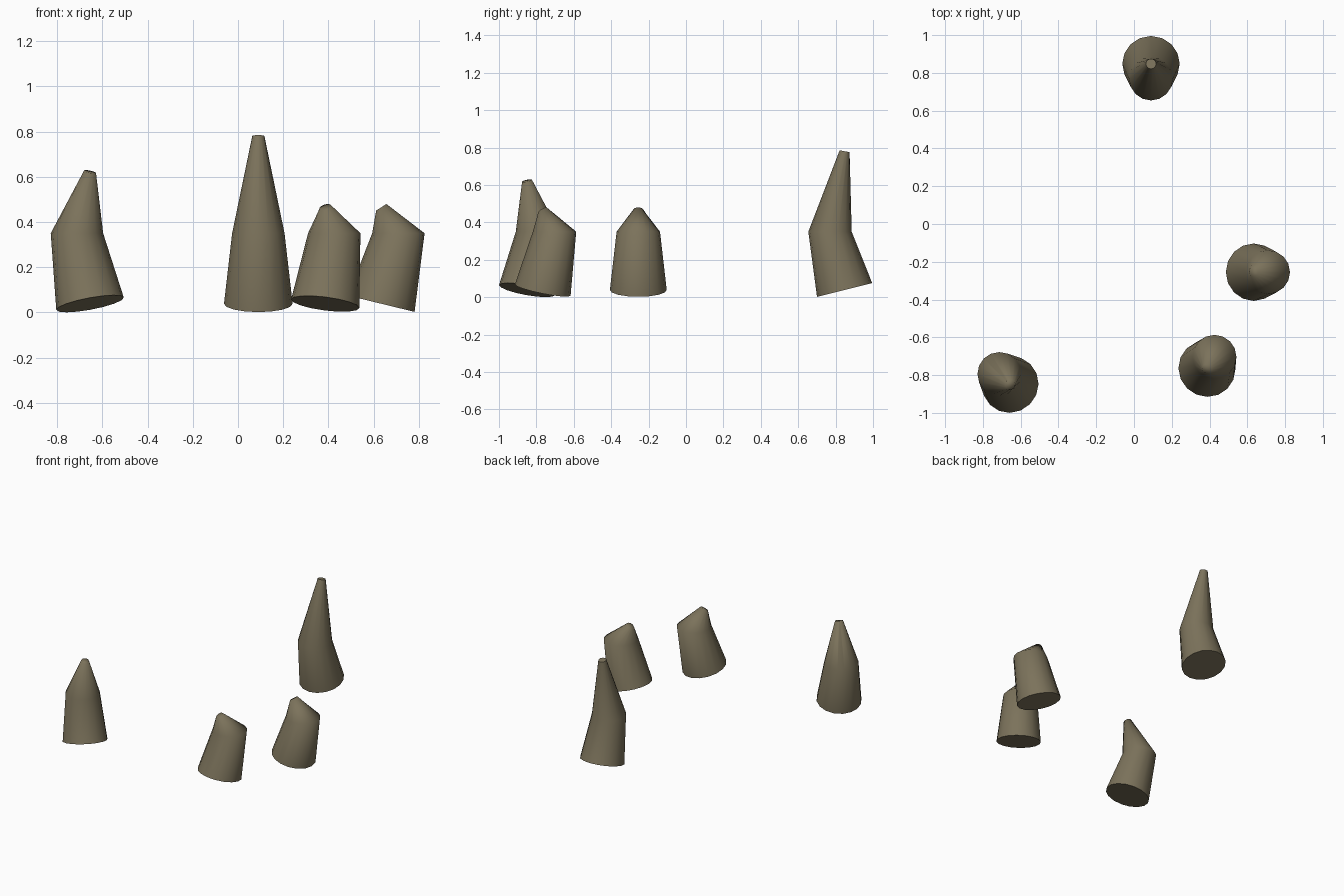
import bpy, bmesh, math
from mathutils import Vector

cube = bpy.data.objects.get("Cube")
if cube:
    bpy.data.objects.remove(cube, do_unlink=True)

SIDES = 16
UP = Vector((0, 0, 1))

# Horn brown material
horn = bpy.data.materials.new("horn_brown")
horn.use_nodes = True
color = (0.2, 0.17, 0.105, 1)
horn.diffuse_color = color
bsdf = horn.node_tree.nodes["Principled BSDF"]
bsdf.inputs["Base Color"].default_value = color
bsdf.inputs["Roughness"].default_value = 0.8


def ring(bm, center, radius, axis):
    """Circle of vertices facing along the axis."""
    turn = UP.rotation_difference(axis)
    verts = []
    for i in range(SIDES):
        a = math.tau * i / SIDES
        spoke = Vector((math.cos(a), math.sin(a), 0)) * radius
        verts.append(bm.verts.new(center + turn @ spoke))
    return verts


def claw(name, x, y, lean, tip_z):
    """Tapered claw that leans out to a knuckle, then hooks back over its base."""
    base = Vector((x, y, 0.038))
    knuckle = Vector((x + lean[0], y + lean[1], 0.35))
    tip = Vector((x, y, tip_z))
    bm = bmesh.new()
    rings = [
        ring(bm, base, 0.152, knuckle - base),
        ring(bm, knuckle, 0.116, UP),
        ring(bm, tip, 0.027, tip - knuckle),
    ]
    for low, high in zip(rings, rings[1:]):
        for i in range(SIDES):
            j = (i + 1) % SIDES
            bm.faces.new((low[i], low[j], high[j], high[i]))
    # Closed base and blunt tip
    bm.faces.new(rings[0][::-1])
    bm.faces.new(rings[-1])
    mesh = bpy.data.meshes.new(name)
    bm.to_mesh(mesh)
    bm.free()
    mesh.materials.append(horn)
    obj = bpy.data.objects.new(name, mesh)
    bpy.context.collection.objects.link(obj)
    bpy.ops.object.select_all(action="DESELECT")
    obj.select_set(True)
    bpy.context.view_layer.objects.active = obj
    bpy.ops.object.shade_smooth_by_angle(angle=math.radians(75))


# Rear claw, then the three front ones
claw("rear_claw", 0.09, 0.848, (0, -0.078), 0.78)
claw("left_outer_claw", 0.634, -0.255, (0.076, 0), 0.465)
claw("left_inner_claw", 0.386, -0.766, (0.04, 0.063), 0.465)
claw("right_claw", -0.655, -0.85, (-0.058, 0.056), 0.622)
